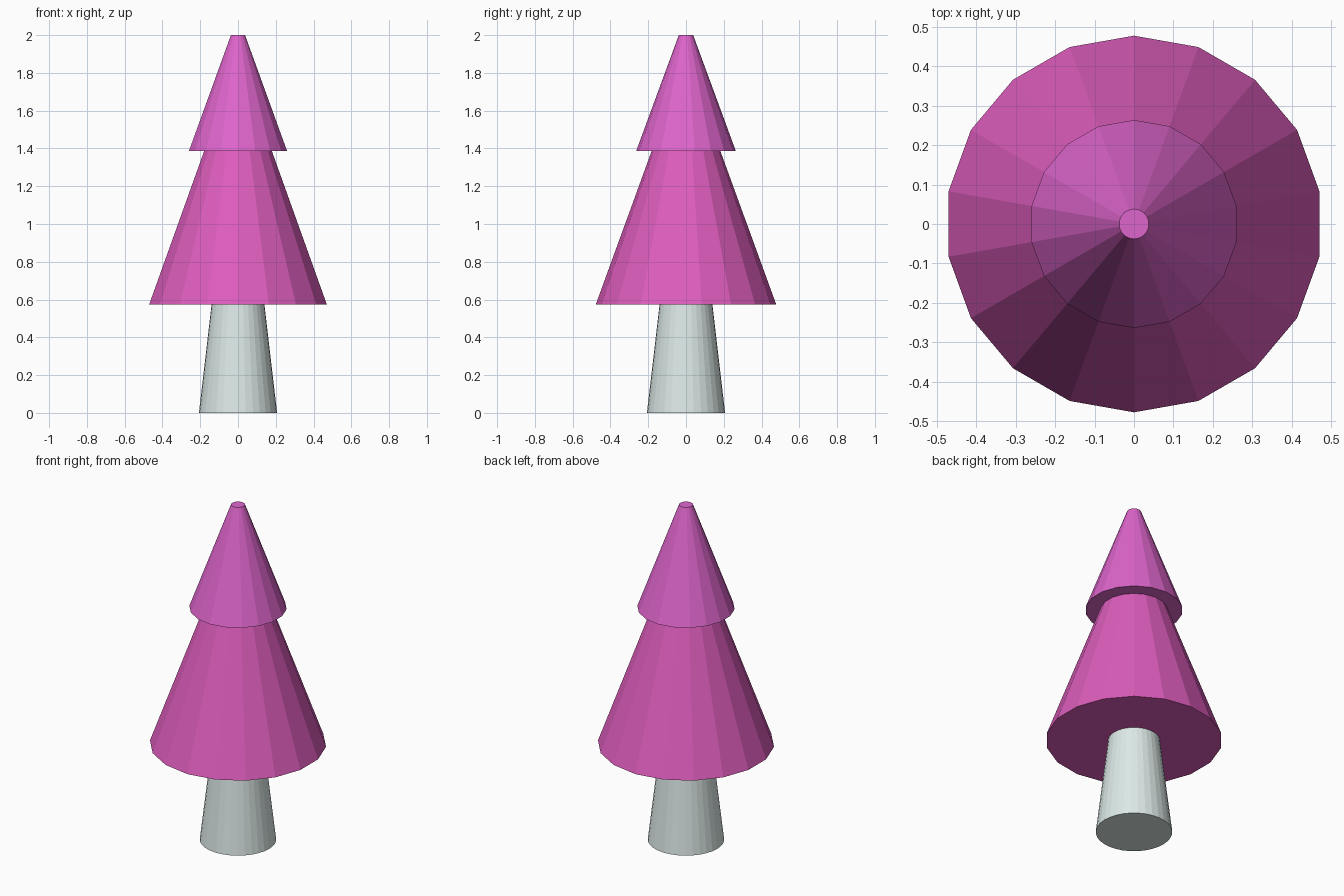
import bpy

if "Cube" in bpy.data.objects:
    bpy.data.objects.remove(bpy.data.objects["Cube"])


def material(name, color):
    mat = bpy.data.materials.new(name)
    mat.diffuse_color = (*color, 1.0)
    mat.use_nodes = True
    mat.node_tree.nodes["Principled BSDF"].inputs["Base Color"].default_value = mat.diffuse_color
    return mat


def tapered(name, sides, r_bottom, r_top, z_bottom, z_top, mat):
    """Flat-shaded truncated cone between two heights."""
    bpy.ops.mesh.primitive_cone_add(
        vertices=sides, radius1=r_bottom, radius2=r_top,
        depth=z_top - z_bottom, location=(0, 0, (z_bottom + z_top) / 2))
    obj = bpy.context.object
    obj.name = name
    obj.data.materials.append(mat)
    return obj


bark = material("pale_bark", (0.72, 0.82, 0.80))
lower_pink = material("lower_pink", (0.73, 0.11, 0.51))
upper_pink = material("upper_pink", (0.73, 0.13, 0.60))

# Trunk, sunk slightly into the foliage
tapered("trunk", 32, 0.207, 0.138, 0.0, 0.59, bark)

# Two foliage tiers, the lower one tucked into the upper
tapered("lower_foliage", 18, 0.478, 0.177, 0.573, 1.40, lower_pink)
tapered("upper_foliage", 18, 0.264, 0.038, 1.386, 2.0, upper_pink)
